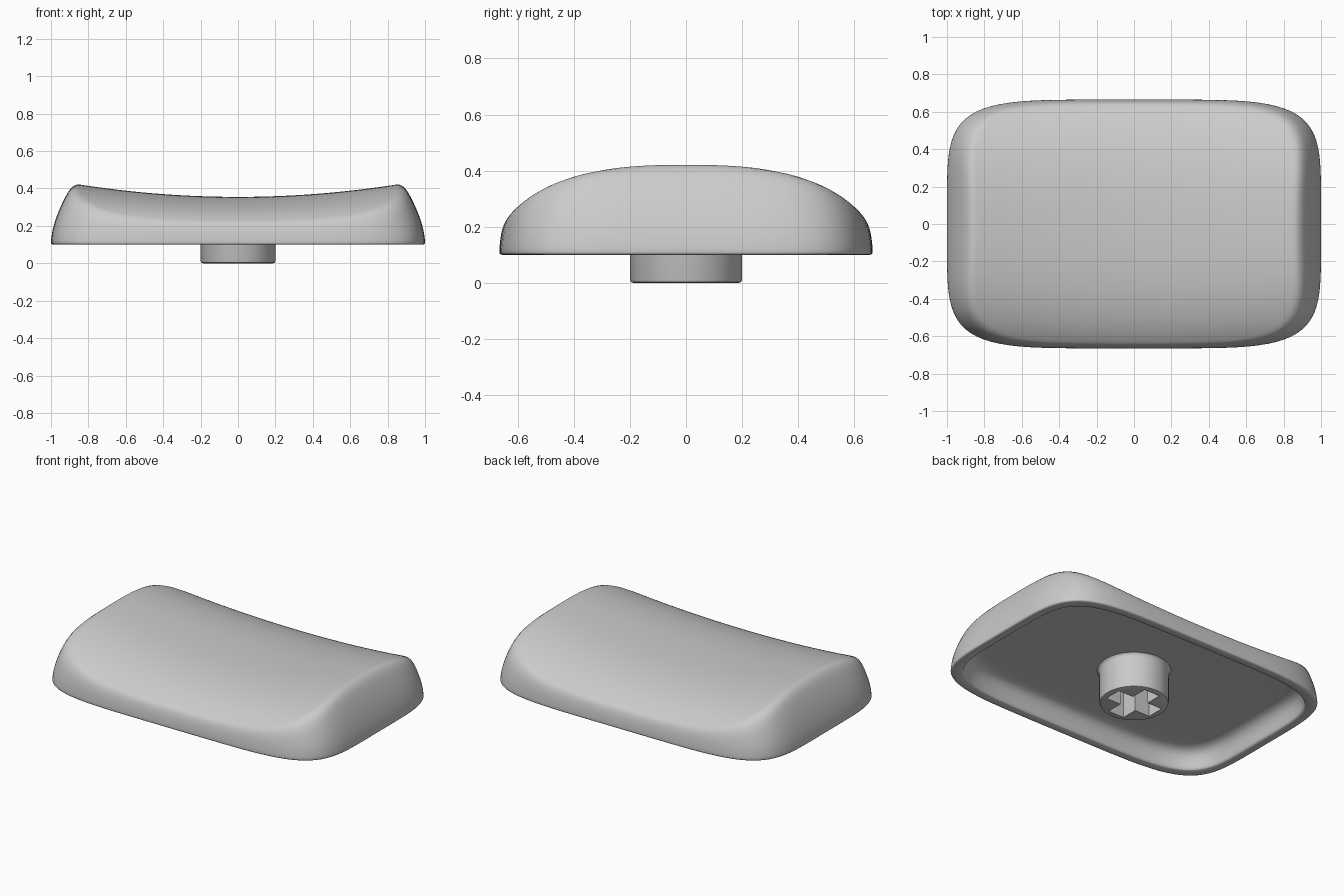
import bpy, bmesh, math
from mathutils import Matrix

if "Cube" in bpy.data.objects:
    bpy.data.objects.remove(bpy.data.objects["Cube"], do_unlink=True)

HALF_X, HALF_Y, ROUND = 1.0, 0.665, 5.2
SEGS, RINGS = 128, 44
BASE = 0.1

grey = bpy.data.materials.new("mid grey plastic")
grey.use_nodes = True
grey.diffuse_color = (0.6, 0.6, 0.6, 1)
grey.node_tree.nodes["Principled BSDF"].inputs["Base Color"].default_value = grey.diffuse_color


def finish(bm, name):
    bmesh.ops.recalc_face_normals(bm, faces=bm.faces)
    mesh = bpy.data.meshes.new(name)
    bm.to_mesh(mesh)
    bm.free()
    mesh.materials.append(grey)
    obj = bpy.data.objects.new(name, mesh)
    bpy.context.collection.objects.link(obj)
    return obj


def activate(obj):
    bpy.ops.object.select_all(action='DESELECT')
    obj.select_set(True)
    bpy.context.view_layer.objects.active = obj


def loft(rings, bottom, top):
    """Skin a stack of rings and close both ends on a centre point."""
    bm = bmesh.new()
    loops = [[bm.verts.new(p) for p in ring] for ring in rings]
    n = len(loops[0])
    for a, b in zip(loops, loops[1:]):
        for i in range(n):
            j = (i + 1) % n
            bm.faces.new((a[i], a[j], b[j], b[i]))
    for loop, z in ((loops[0], bottom), (loops[-1], top)):
        pole = bm.verts.new((0, 0, z))
        for i in range(n):
            bm.faces.new((loop[i], loop[(i + 1) % n], pole))
    return bm


def outline():
    """Evenly spaced unit points on a rounded square."""
    pts = []
    q = SEGS // 4
    for side in range(4):
        rot = Matrix.Rotation(side * math.pi / 2, 2)
        for i in range(q):
            t = 2 * i / q - 1
            k = (1 + abs(t) ** ROUND) ** (1 / ROUND)
            c, s = rot[0][0], rot[1][0]
            pts.append(((c - s * t) / k, (s + c * t) / k))
    return pts


def top_height(x, y, s, blend=0.06):
    """Saddle top (dished in x, domed in y) blended into the curved side wall."""
    dome = math.sqrt(1 - abs(y / 0.71) ** 2.4)
    saddle = BASE + (0.255 + 0.092 * x * x) * dome
    wall = BASE + 0.01 + 1.14 * (1 - s) ** 0.6
    overlap = max(blend - abs(saddle - wall), 0) / blend
    return min(saddle, wall) - overlap ** 2 * blend / 4


unit = outline()

# Cap shell: hollow underside, rounded lip, then the saddle top
under = [(0.4, 0.22), (0.16, 0.22), (0.135, 0.218), (0.11, 0.21), (0.092, 0.196),
         (0.079, 0.175), (0.069, 0.148), (0.062, 0.118), (0.058, 0.105), (0.052, 0.1),
         (0.01, 0.1), (0.004, 0.102), (0.001, 0.106)]
rings = [[(u * (HALF_X - d), v * (HALF_Y - d), z) for u, v in unit] for d, z in under]
for i in range(RINGS, 0, -1):
    s = math.sin(math.pi / 2 * i / RINGS)
    rings.append([(u * s, v * s * HALF_Y, top_height(u * s, v * s * HALF_Y, s))
                  for u, v in unit])
cap = finish(loft(rings, 0.22, 0.355), "cap_shell")
activate(cap)
bpy.ops.object.shade_smooth_by_angle(angle=math.radians(50))

# Round stem with softened foot and a flare where it meets the cap
profile = [(0.188, 0), (0.196, 0.003), (0.2, 0.012), (0.2, 0.2),
           (0.203, 0.211), (0.209, 0.218), (0.217, 0.223)]
angles = [2 * math.pi * i / 64 for i in range(64)]
rings = [[(r * math.cos(a), r * math.sin(a), z) for a in angles] for r, z in profile]
stem = finish(loft(rings, 0, 0.223), "stem")

# Cross-shaped socket cut into the stem
for size in ((0.32, 0.11), (0.11, 0.32)):
    bm = bmesh.new()
    bmesh.ops.create_cube(bm, size=1, matrix=Matrix.Translation((0, 0, 0.05))
                          @ Matrix.Diagonal((*size, 0.3, 1)))
    cutter = finish(bm, "socket_cutter")
    cutter.hide_render = True
    activate(stem)
    cut = stem.modifiers.new("socket", 'BOOLEAN')
    cut.operation = 'DIFFERENCE'
    cut.solver = 'EXACT'
    cut.object = cutter
    bpy.ops.object.modifier_apply(modifier=cut.name)
    bpy.data.objects.remove(cutter, do_unlink=True)
activate(stem)
bpy.ops.object.shade_smooth_by_angle(angle=math.radians(35))
